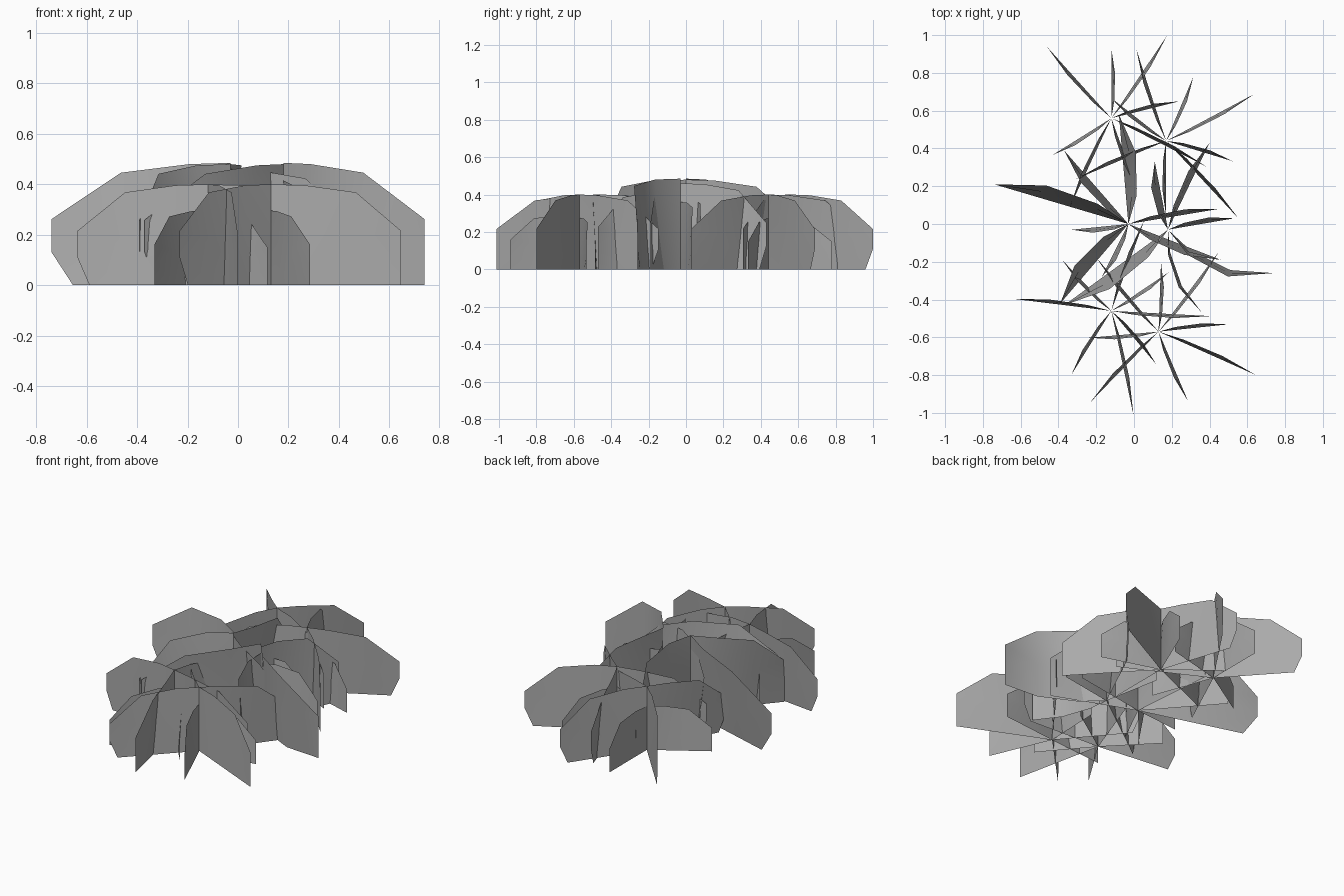
import bpy
import math
from mathutils import Vector

cube = bpy.data.objects.get("Cube")
if cube:
    bpy.data.objects.remove(cube, do_unlink=True)

leaf_grey = bpy.data.materials.new("leaf_grey")
leaf_grey.use_nodes = True
colour = (0.4, 0.4, 0.4, 1)
leaf_grey.diffuse_color = colour
leaf_grey.node_tree.nodes["Principled BSDF"].inputs["Base Color"].default_value = colour

# Top edge of one leaf: (reach, height) as fractions
OUTLINE = [(0, 1), (0.25, 0.99), (0.64, 0.92), (1, 0.54)]
LEVELS = (0, 0.5, 1)


def add_leaf(verts, faces, centre, tip, height, lean, foot, bend=0):
    """Upright sheet from the tuft centre to its tip, bent and leaning sideways."""
    along = Vector((tip[0] - centre[0], tip[1] - centre[1], 0))
    side = Vector((-along.y, along.x, 0)).normalized()
    start = len(verts)
    for reach, rise in OUTLINE:
        for level in LEVELS:
            r = reach * (foot + (1 - foot) * min(1, level * 2))
            point = Vector((centre[0], centre[1], 0)) + along * r
            point += side * math.sin(math.pi * r) * (bend + lean * level)
            point.z = height * rise * level
            verts.append(point)
    n = len(LEVELS)
    for i in range(len(OUTLINE) - 1):
        for j in range(n - 1):
            a = start + i * n + j
            faces.append((a, a + n, a + n + 1, a + 1))


def build_tuft(name, centre, leaves):
    verts, faces = [], []
    for leaf in leaves:
        add_leaf(verts, faces, centre, *leaf)
    mesh = bpy.data.meshes.new(name)
    mesh.from_pydata(verts, [], faces)
    mesh.materials.append(leaf_grey)
    for poly in mesh.polygons:
        poly.use_smooth = True
    bpy.context.collection.objects.link(bpy.data.objects.new(name, mesh))


# Small tufts: long and short leaves alternate around the centre
LENGTHS = (0.565, 0.37, 0.53, 0.37, 0.51, 0.37, 0.52, 0.4)
SMALL_TUFTS = {
    "back_right_tuft": ((-0.12, 0.56), (-27, 14, 56, 90, 132, 212, 245, 290)),
    "back_left_tuft": ((0.17, 0.44), (-47, -17, 28, 67, 108, 142, 203, 270)),
    "front_right_tuft": ((-0.12, -0.46), (-78, -50, -3, 34, 70, 134, 173, 238)),
    "front_left_tuft": ((0.13, -0.57), (-24, 6, 53, 88, 130, 185, 226, 293)),
}
for name, (centre, angles) in SMALL_TUFTS.items():
    leaves = []
    for i, (angle, length) in enumerate(zip(angles, LENGTHS)):
        a = math.radians(angle)
        tip = (centre[0] + length * math.cos(a), centre[1] + length * math.sin(a))
        is_long = i % 2 == 0
        height = 0.4 if is_long else 0.74 * length
        foot = 0.91 if is_long and i else 1
        leaves.append((tip, height, 0.022 * (-1) ** (i // 2), foot))
    build_tuft(name, centre, leaves)

# Large middle tufts: (tip, height, lean, foot, bend)
build_tuft("middle_right_tuft", (-0.03, 0.0), [
    ((-0.74, 0.21), 0.485, -0.08, 0.88),
    ((-0.37, 0.39), 0.40, 0.05, 1),
    ((-0.33, -0.03), 0.34, 0.03, 1),
    ((-0.39, -0.42), 0.48, -0.08, 1),
    ((-0.17, -0.28), 0.34, 0.03, 1),
    ((-0.08, 0.58), 0.48, -0.08, 0.92),
    ((0.45, 0.08), 0.38, 0.03, 1),
    ((0.46, -0.19), 0.46, -0.05, 1)])
build_tuft("middle_left_tuft", (0.18, -0.03), [
    ((0.74, -0.26), 0.485, -0.04, 1, -0.08),
    ((0.53, 0.03), 0.36, 0.03, 1),
    ((0.36, -0.47), 0.42, -0.02, 1, -0.05),
    ((-0.37, -0.43), 0.48, 0.08, 0.92),
    ((0.11, 0.33), 0.40, 0.05, 1),
    ((0.40, 0.43), 0.46, 0.04, 0.92)])
